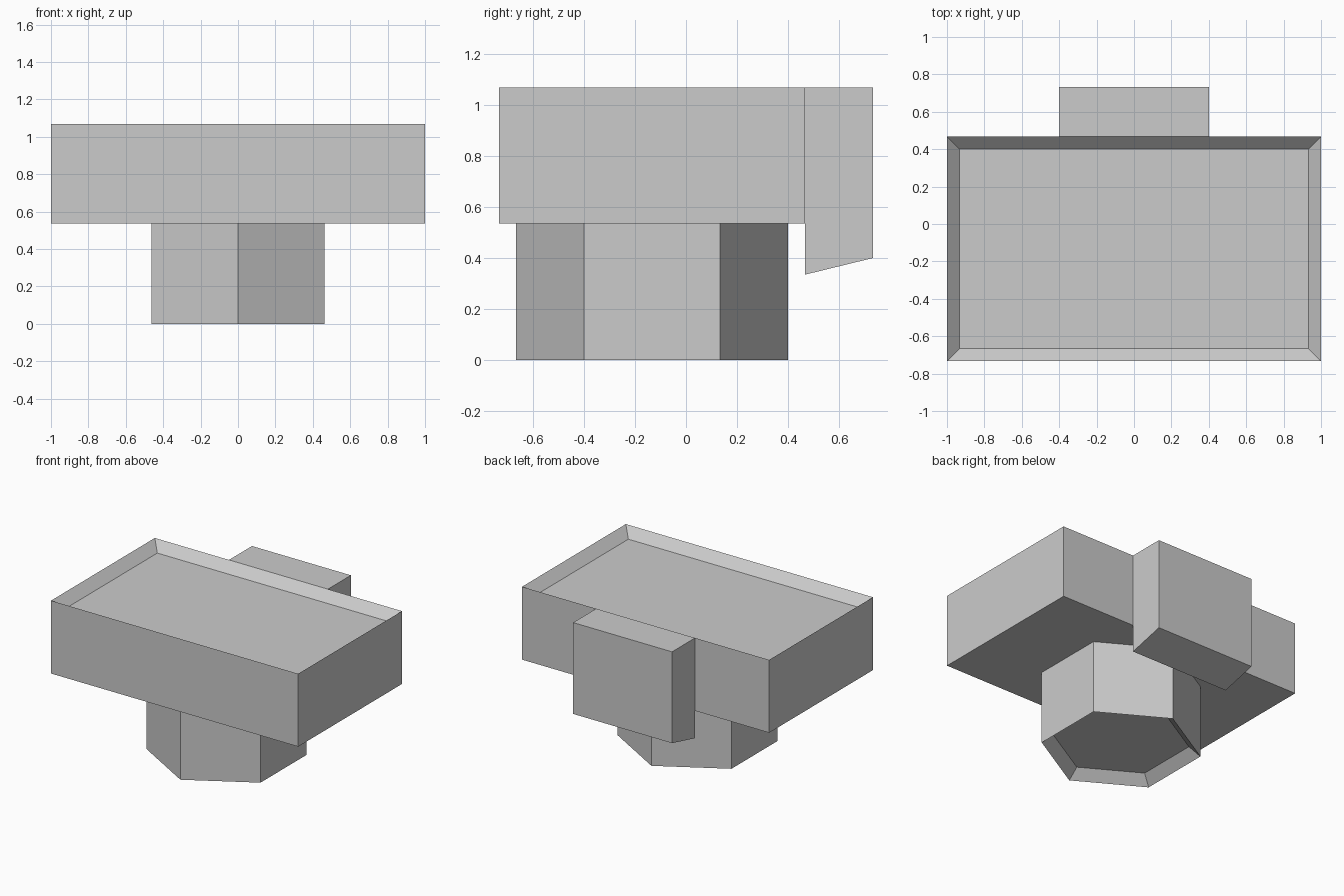
import bpy
import bmesh
from mathutils import Vector

cube = bpy.data.objects.get("Cube")
if cube:
    bpy.data.objects.remove(cube, do_unlink=True)

grey = bpy.data.materials.new("light grey")
grey.use_nodes = True
COLOUR = (0.6, 0.6, 0.6, 1)
grey.diffuse_color = COLOUR
grey.node_tree.nodes["Principled BSDF"].inputs["Base Color"].default_value = COLOUR

RIM = 0.067


def finish(name, bm):
    bmesh.ops.recalc_face_normals(bm, faces=bm.faces)
    mesh = bpy.data.meshes.new(name)
    bm.to_mesh(mesh)
    bm.free()
    mesh.materials.append(grey)
    obj = bpy.data.objects.new(name, mesh)
    bpy.context.collection.objects.link(obj)
    return obj


def recess(bm, direction):
    """Inset the end face on the given z side and sink it into the part."""
    face = max(bm.faces, key=lambda f: f.calc_center_median().z * direction)
    bmesh.ops.inset_region(bm, faces=[face], thickness=RIM, use_even_offset=True)
    bmesh.ops.translate(bm, verts=face.verts, vec=(0, 0, -direction * RIM))


def block(x, y0, y1, z0, z1):
    bm = bmesh.new()
    bmesh.ops.create_cube(bm, size=1)
    for v in bm.verts:
        v.co = Vector((v.co.x * 2 * x,
                       y1 if v.co.y > 0 else y0,
                       z1 if v.co.z > 0 else z0))
    return bm


# Wide tray with a sunken top
bm = block(1, -0.733, 0.467, 0.535, 1.068)
recess(bm, 1)
finish("tray", bm)

# Rear block with a sloping underside
bm = block(0.4, 0.467, 0.733, 0.335, 1.068)
for v in bm.verts:
    if v.co.z < 0.5 and v.co.y > 0.6:
        v.co.z = 0.4
finish("rear_block", bm)

# Six-sided pedestal with a hollowed foot
bm = bmesh.new()
bmesh.ops.create_cone(bm, cap_ends=True, segments=6,
                      radius1=0.533, radius2=0.533, depth=0.535)
bmesh.ops.translate(bm, verts=bm.verts, vec=(0, -0.133, 0.2675))
recess(bm, -1)
finish("pedestal", bm)
